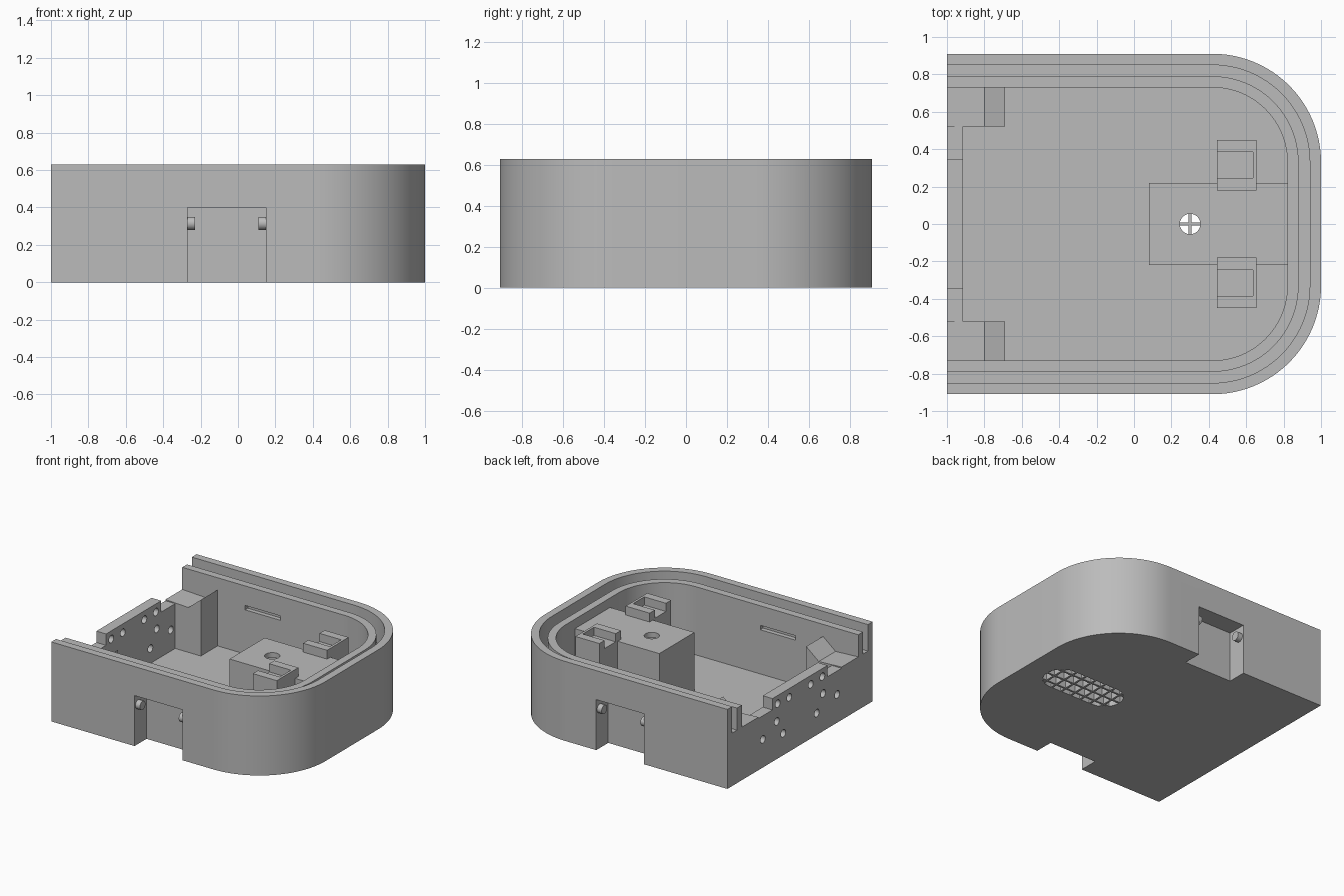
import bpy, bmesh, math

cube = bpy.data.objects.get("Cube")
if cube:
    bpy.data.objects.remove(cube, do_unlink=True)

grey = bpy.data.materials.new("matte_grey")
grey.use_nodes = True
grey.diffuse_color = (0.5, 0.5, 0.5, 1)
grey.node_tree.nodes["Principled BSDF"].inputs["Base Color"].default_value = (0.5, 0.5, 0.5, 1)

PLACE = {
    "x": lambda a, b, d: (d, a, b),
    "y": lambda a, b, d: (a, d, b),
    "z": lambda a, b, d: (a, b, d),
}


def prism(name, outlines, axis, lo, hi):
    """Extrude one or more closed outlines along an axis."""
    bm = bmesh.new()
    for pts in outlines:
        face = bm.faces.new([bm.verts.new(PLACE[axis](a, b, lo)) for a, b in pts])
        grown = bmesh.ops.extrude_face_region(bm, geom=[face])["geom"]
        shift = PLACE[axis](0, 0, hi - lo)
        bmesh.ops.translate(bm, vec=shift, verts=[v for v in grown if isinstance(v, bmesh.types.BMVert)])
    bmesh.ops.recalc_face_normals(bm, faces=bm.faces)
    mesh = bpy.data.meshes.new(name)
    bm.to_mesh(mesh)
    bm.free()
    mesh.materials.append(grey)
    obj = bpy.data.objects.new(name, mesh)
    bpy.context.collection.objects.link(obj)
    return obj


def cut(obj, outlines, axis, lo, hi):
    """Subtract a prism from an object."""
    tool = prism("cutter", outlines, axis, lo, hi)
    tool.hide_render = True
    mod = obj.modifiers.new("cut", "BOOLEAN")
    mod.operation = "DIFFERENCE"
    mod.solver = "EXACT"
    mod.object = tool
    bpy.context.view_layer.objects.active = obj
    bpy.ops.object.modifier_apply(modifier=mod.name)
    bpy.data.objects.remove(tool, do_unlink=True)


def rect(a0, a1, b0, b1):
    return [(a0, b0), (a1, b0), (a1, b1), (a0, b1)]


def arc(cx, cy, r, start, end, n):
    steps = [math.radians(start + (end - start) * i / n) for i in range(n + 1)]
    return [(cx + r * math.cos(t), cy + r * math.sin(t)) for t in steps]


def circle(cx, cy, r, n=24):
    return arc(cx, cy, r, 0, 360, n)[:-1]


def shell(inset, back=-1.1):
    """Plan outline: square at the back, two large round corners."""
    y, r = 0.91 - inset, 0.58 - inset
    return ([(back, -y)] + arc(0.42, -0.33, r, -90, 0, 24)
            + arc(0.42, 0.33, r, 0, 90, 24) + [(back, y)])


def stadium(cx, half, r):
    return arc(cx + half, 0, r, -90, 90, 20) + arc(cx - half, 0, r, 90, 270, 20)


FLOOR = 0.055
SIDES = (-1, 1)
vent = stadium(0.48, 0.2, 0.14)

# Open case with a lid groove around the rim
case = prism("case", [shell(0, -1)], "z", 0, 0.63)
cut(case, [shell(0.18)], "z", FLOOR, 1)
cut(case, [shell(0.12)], "z", 0.595, 1)
cut(case, [shell(0.06) + shell(0.12)[::-1]], "z", 0.42, 1)
cut(case, [vent], "z", -0.1, 0.1)

# Side notches and inner clip slots
for s in SIDES:
    cut(case, [rect(-0.27, 0.15, -0.1, 0.4)], "y", *sorted((s * 0.76, s * 1.0)))
    cut(case, [rect(-0.45, -0.14, 0.405, 0.44)], "y", *sorted((s * 0.7, s * 0.765)))

# Speaker grille in the floor
pitch, gap = 0.09, 0.037
cells = []
for i in range(-3, 7):
    for j in range(-2, 2):
        x, y = 0.3 + (i + 0.5) * pitch, (j + 0.5) * pitch
        cells.append(rect(x - gap, x + gap, y - gap, y + gap))
grille = prism("floor_grille", [vent], "z", 0, FLOOR)
cut(grille, cells, "z", -0.1, 0.2)

# Hollow chamber above the grille
chamber = prism("speaker_chamber", [rect(0.08, 0.83, -0.22, 0.22)], "z", 0.05, 0.52)
cut(chamber, [vent], "z", -0.1, 0.48)
cut(chamber, [circle(0.3, 0, 0.055)], "z", 0.4, 0.7)

# Rear wall with a raised middle and wiring holes
half_wall = [(0.52, 0.03), (0.52, 0.41), (0.345, 0.41), (0.345, 0.5)]
outline = half_wall + [(-y, z) for y, z in half_wall[::-1]]
rear_wall = prism("rear_wall", [outline], "x", -1, -0.915)
spots = [(0.135, 0.43), (0.28, 0.435), (0.29, 0.298), (0.465, 0.223), (0.21, 0.173)]
cut(rear_wall, [circle(s * y, z, 0.03) for y, z in spots for s in SIDES], "x", -1.1, -0.8)

parts = [case, grille, chamber, rear_wall]
for s in SIDES:
    side = "left" if s < 0 else "right"
    side = "front" if s < 0 else "back"
    # Corner post with a ramped top
    ramp = [(-1, 0.03), (-0.69, 0.03), (-0.69, 0.5), (-0.8, 0.41), (-1, 0.42)]
    parts.append(prism(side + "_corner_post", [ramp], "y", *sorted((s * 0.52, s * 0.74))))
    # Open-ended bracket
    bracket = prism(side + "_bracket", [rect(0.445, 0.655, *sorted((s * 0.18, s * 0.45)))], "z", 0.05, 0.59)
    cut(bracket, [rect(0.4, 0.635, *sorted((s * 0.245, s * 0.385)))], "z", 0.525, 0.8)
    parts.append(bracket)
    # Hinge pegs inside the notch
    pegs = prism(side + "_notch_pegs", [circle(s * 0.865, 0.315, 0.035)], "x", -0.28, -0.23)
    twin = prism(side + "_notch_peg_twin", [circle(s * 0.865, 0.315, 0.035)], "x", 0.11, 0.16)
    parts += [pegs, twin]

# Smooth curves, keep edges sharp
bpy.ops.object.select_all(action="DESELECT")
for obj in parts:
    obj.select_set(True)
bpy.context.view_layer.objects.active = case
bpy.ops.object.shade_smooth_by_angle(angle=math.radians(30))
